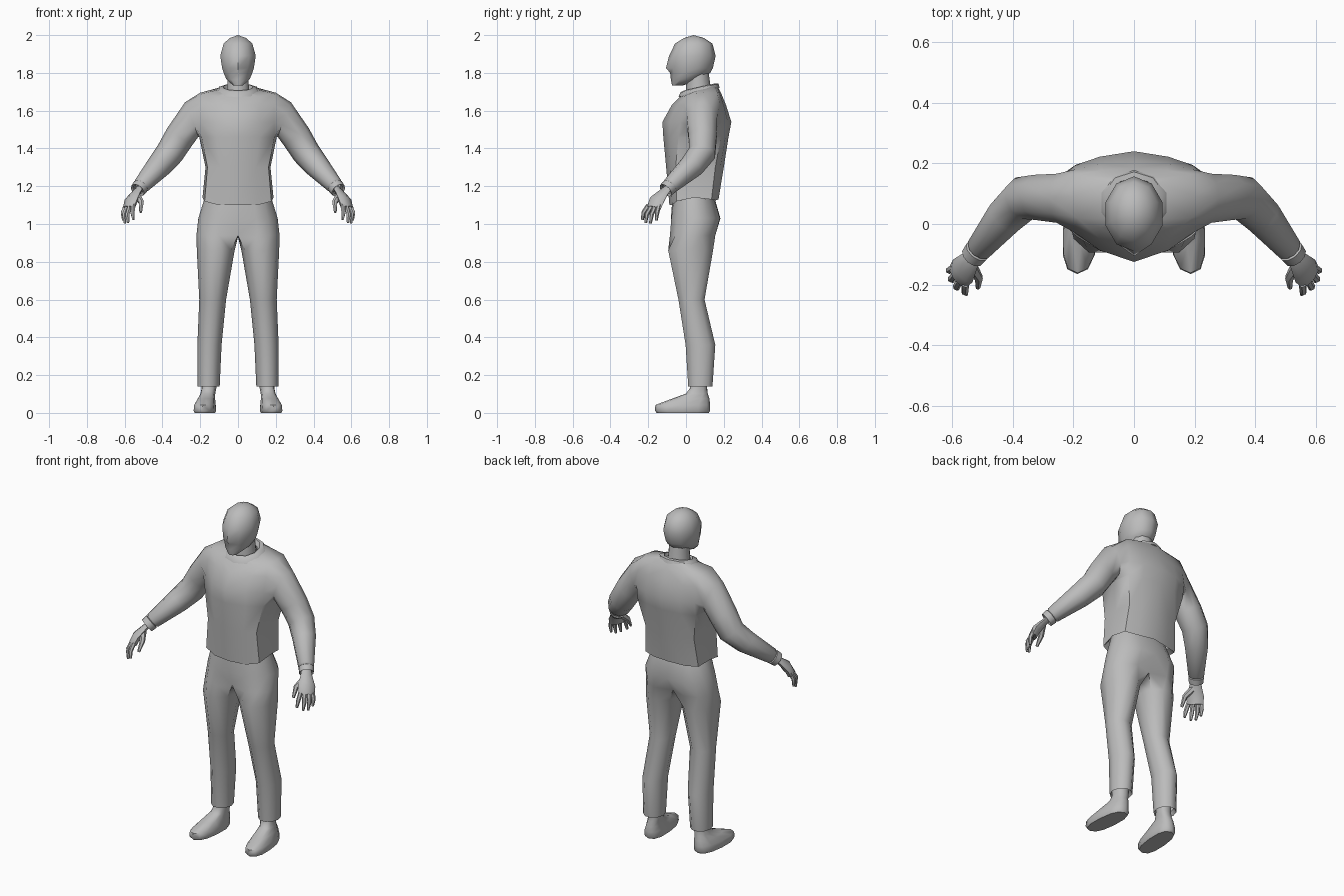
import bpy, bmesh, math
from mathutils import Vector as V

if "Cube" in bpy.data.objects:
    bpy.data.objects.remove(bpy.data.objects["Cube"])

grey = bpy.data.materials.new("plain grey")
grey.diffuse_color = (0.5, 0.5, 0.5, 1)
grey.use_nodes = True
grey.node_tree.nodes["Principled BSDF"].inputs["Base Color"].default_value = grey.diffuse_color


def finish(bm, name, mirror=True, angle=50):
    loose = [v for v in bm.verts if not v.link_faces]
    bmesh.ops.delete(bm, geom=loose, context='VERTS')
    bmesh.ops.recalc_face_normals(bm, faces=bm.faces)
    me = bpy.data.meshes.new(name)
    bm.to_mesh(me)
    bm.free()
    me.materials.append(grey)
    ob = bpy.data.objects.new(name, me)
    bpy.context.collection.objects.link(ob)
    if mirror:
        m = ob.modifiers.new("mirror", 'MIRROR')
        m.use_clip = True
        m.merge_threshold = 0.0005
    bpy.ops.object.select_all(action='DESELECT')
    bpy.context.view_layer.objects.active = ob
    ob.select_set(True)
    bpy.ops.object.shade_smooth_by_angle(angle=math.radians(angle))
    return ob


def add(bm, pts):
    return [bm.verts.new(p) for p in pts]


def bridge(bm, a, b, closed=True, skip=()):
    n = len(a)
    for i in range(n if closed else n - 1):
        if i not in skip:
            j = (i + 1) % n
            bm.faces.new((a[i], a[j], b[j], b[i]))


def ring(c, t, front, ru, rf, n):
    """Ellipse across direction t, starting underneath and going to the front."""
    c, t = V(c), V(t).normalized()
    f = V(front)
    f = (f - t * f.dot(t)).normalized()
    u = t.cross(f)
    return [c + u * ru * math.cos(k * math.tau / n) + f * rf * math.sin(k * math.tau / n)
            for k in range(n)]


def level(z, x0, x1, y0, y1, n, power=1.0):
    """Horizontal rounded outline filling a box, starting at the front."""
    pts = []
    for k in range(n):
        s, c = math.sin(k * math.tau / n), -math.cos(k * math.tau / n)
        s, c = (math.copysign(abs(q) ** power, q) for q in (s, c))
        pts.append(V(((x0 + x1) / 2 + s * (x1 - x0) / 2, (y0 + y1) / 2 + c * (y1 - y0) / 2, z)))
    return pts


def loft(bm, rings, caps=(True, True)):
    rs = [add(bm, r) for r in rings]
    for a, b in zip(rs, rs[1:]):
        bridge(bm, a, b)
    if caps[0]:
        bm.faces.new(rs[0])
    if caps[1]:
        bm.faces.new(rs[-1])
    return rs


def tube(bm, pts, radii, n, front, flat=1.0):
    pts = [V(p) for p in pts]
    rings = []
    for i, p in enumerate(pts):
        t = pts[min(i + 1, len(pts) - 1)] - pts[max(i - 1, 0)]
        rings.append(ring(p, t, front, radii[i] * flat, radii[i], n))
    loft(bm, rings)


# sweater: half torso with an arm hole that continues into the sleeve
bm = bmesh.new()
rows = [  # z, half width, front centre, front corner, back corner, back centre
    (1.15, .165, -.07, -.03, .11, .15), (1.12, .188, -.088, -.05, .135, .172),
    (1.30, .172, -.105, -.055, .155, .20), (1.46, .205, -.12, -.04, .185, .225),
    (1.54, .205, -.125, -.03, .195, .24), (1.63, .205, -.075, -.01, .18, .212),
    (1.695, .20, -.035, .02, .165, .185), (1.72, .10, -.025, .015, .135, .165)]
body = []
for i, (z, w, yf, fc, bc, yb) in enumerate(rows):
    c = .94 if i < 7 else .8
    pts = [V((0, yf, z)), V((w * .55, yf + .4 * (fc - yf), z)), V((w * c, fc, z)),
           V((w, (fc + bc) / 2, z)), V((w * c, bc, z)), V((w * .55, yb + .4 * (bc - yb), z)),
           V((0, yb, z))]
    for k, p in enumerate(pts):
        if i < 2:
            p.z += (-.02, -.02, 0, .02, .01, .005, .01)[k]
        elif i == 6:
            p.z -= (.025, .02, .005, 0, 0, 0, 0)[k]
        elif i == 7:
            p.z = 1.685 + (p.y + .03) / .195 * .05
    body.append(add(bm, pts))
for i in range(7):
    bridge(bm, body[i], body[i + 1], False, (2, 3) if 3 <= i < 6 else ())
hole = [body[3][3]] + [body[i][2] for i in (3, 4, 5, 6)] + [body[6][3]] + \
       [body[i][4] for i in (6, 5, 4, 3)]
sleeve = [((.245, .085, 1.553), (.93, 0, -.36), .098, .085),
          ((.31, .088, 1.46), (.57, 0, -.82), .08, .078),
          ((.362, .085, 1.375), (.55, -.25, -.8), .075, .074),
          ((.42, .03, 1.305), (.5, -.56, -.62), .066, .066),
          ((.51, -.08, 1.205), (.5, -.62, -.6), .045, .045),
          ((.514, -.085, 1.20), (.5, -.62, -.6), .038, .038),
          ((.516, -.087, 1.198), (.5, -.62, -.6), .044, .044),
          ((.532, -.108, 1.178), (.5, -.62, -.6), .041, .041),
          ((.528, -.102, 1.184), (.5, -.62, -.6), .028, .028)]
last = hole
for c, t, ru, rf in sleeve:
    new = add(bm, ring(c, t, (0, -1, 0), ru, rf, 10))
    bridge(bm, last, new)
    last = new
finish(bm, "sweater")

# folded collar, lower at the front
bm = bmesh.new()
rings = []
for w, yf, yb, dz in ((.066, .0, .14, -.01), (.08, -.012, .155, .012),
                      (.105, -.03, .172, .006), (.122, -.04, .178, -.016), (.1, -.02, .16, -.02)):
    r = level(0, -w, w, yf, yb, 10)
    for p in r:
        p.z = 1.69 + (p.y + .03) / .195 * .045 + dz
    rings.append(r)
loft(bm, rings, (False, False))
finish(bm, "collar", False, 40)

# trousers: half pelvis running into one leg
bm = bmesh.new()
legs = []
for z, x0, x1, yf, yb in ((.165, .115, .2, .03, .125), (.14, .097, .215, .012, .14),
                          (.36, .087, .215, -.002, .155), (.60, .063, .205, -.04, .098),
                          (.86, .018, .218, -.094, .143)):
    legs.append(add(bm, [((x0 + x1) / 2 - (x1 - x0) / 2 * math.cos(k * math.tau / 10),
                          (yf + yb) / 2 - (yb - yf) / 1.9 * math.sin(k * math.tau / 10), z)
                         for k in range(10)]))
for z, w, yf, yb, pinch in ((.94, .22, -.095, .165, .04), (1.03, .21, -.088, .19, .008),
                            (1.16, .17, -.07, .145, 0)):
    pts = [V((0, (yf + yb) / 2, z - .01))]
    for k in range(9):
        a = k * math.pi / 8
        y = (yf + yb) / 2 - (yb - yf) / 2 * math.cos(a)
        y += pinch * ((k == 0) - (k == 8))
        pts.append(V((w * math.sin(a) ** .8 if 0 < k < 8 else 0, y, z)))
    legs.append(add(bm, pts))
for i, (a, b) in enumerate(zip(legs, legs[1:])):
    bridge(bm, a, b, True, (0, 9) if i > 4 else ())
finish(bm, "trousers")

# feet, turned slightly outwards
bm = bmesh.new()
rings = [level(*r, 12, .8) for r in (
    (0, .12, .228, -.155, .12), (.012, .115, .233, -.165, .128), (.042, .117, .23, -.162, .128),
    (.075, .123, .215, -.075, .124), (.102, .125, .203, .0, .115),
    (.13, .12, .198, .02, .112), (.18, .12, .198, .025, .112))]
for r in rings:
    for p in r:
        p.x -= .08 * p.y
loft(bm, rings)
finish(bm, "foot")

# head with chin and nose ridge
bm = bmesh.new()
rings = [level(z, -w, w, yf, yb, 10) for z, w, yf, yb in (
    (1.732, .025, -.074, -.02), (1.765, .064, -.08, .07), (1.80, .08, -.084, .128),
    (1.825, .088, -.09, .142), (1.89, .099, -.09, .157), (1.955, .08, -.058, .14),
    (1.985, .045, -.01, .095))]
rings[3][0].y = -.106
rs = loft(bm, rings, (True, False))
top = bm.verts.new((0, .04, 2))
for i in range(10):
    bm.faces.new((rs[-1][i], rs[-1][(i + 1) % 10], top))
finish(bm, "head", False)

# neck
bm = bmesh.new()
loft(bm, [level(1.67, -.068, .068, 0, .14, 10), level(1.73, -.06, .06, .0, .13, 10),
          level(1.80, -.058, .058, .01, .12, 10)])
finish(bm, "neck", False)

# hand: palm, four fingers and thumb
bm = bmesh.new()
across = (-.055, -.085, 0)
tube(bm, [(.52, -.093, 1.192), (.54, -.12, 1.165), (.565, -.155, 1.125), (.578, -.17, 1.085)],
     (.027, .034, .05, .046), 8, across, .5)
for base, mid, tip in (
        ((.556, -.198, 1.10), (.558, -.225, 1.06), (.553, -.231, 1.022)),
        ((.572, -.182, 1.095), (.586, -.208, 1.05), (.582, -.213, 1.006)),
        ((.585, -.162, 1.095), (.603, -.182, 1.05), (.598, -.188, 1.003)),
        ((.594, -.143, 1.10), (.61, -.153, 1.06), (.607, -.157, 1.018))):
    tube(bm, (base, mid, tip), (.013, .012, .007), 6, across)
tube(bm, ((.538, -.135, 1.155), (.512, -.178, 1.115), (.515, -.21, 1.063)),
     (.02, .015, .008), 6, across)
finish(bm, "hand")
